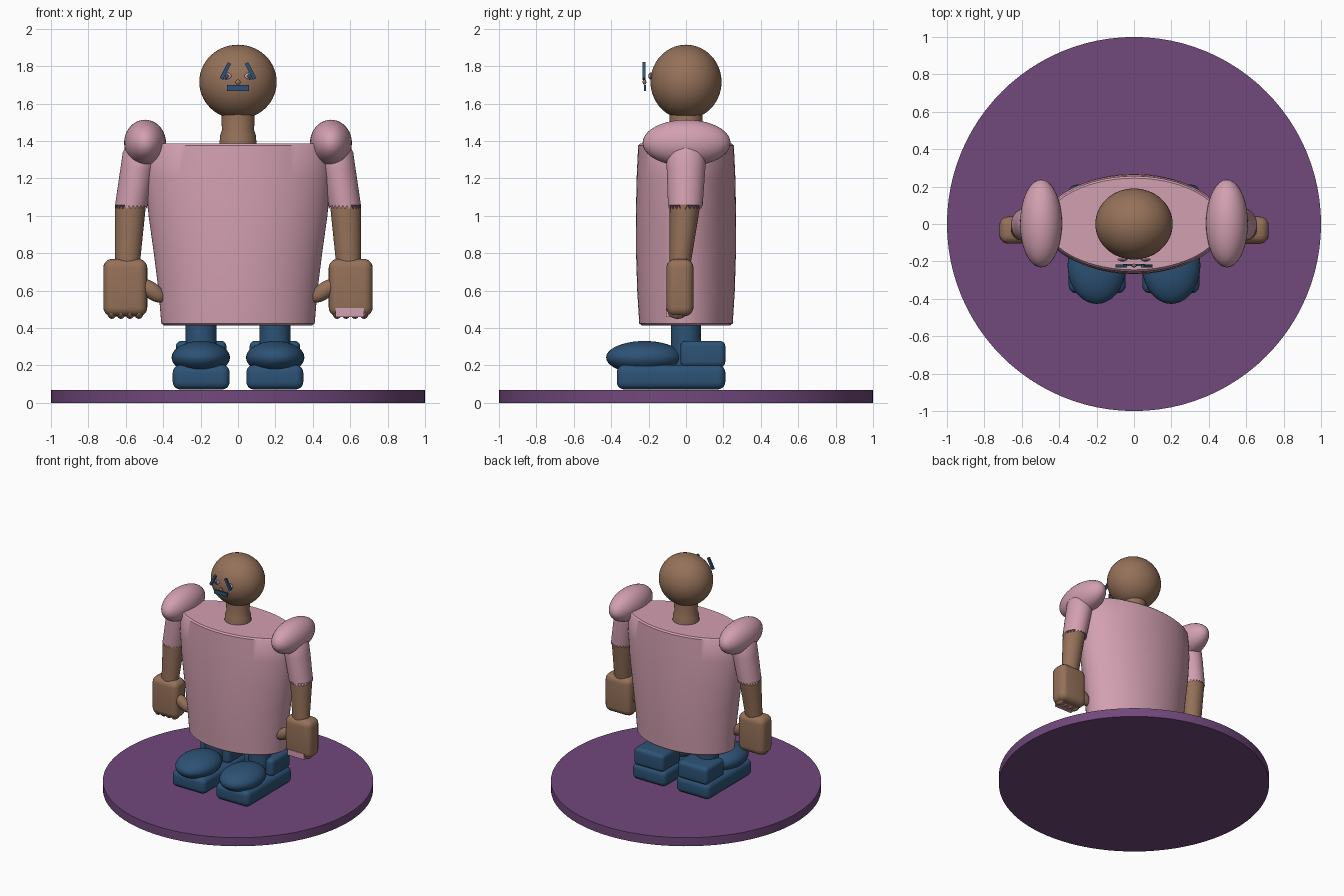
import bpy, bmesh, math
from mathutils import Vector

if "Cube" in bpy.data.objects:
    bpy.data.objects.remove(bpy.data.objects["Cube"])


def material(name, rgb):
    m = bpy.data.materials.new(name)
    m.diffuse_color = (*rgb, 1)
    m.use_nodes = True
    m.node_tree.nodes["Principled BSDF"].inputs["Base Color"].default_value = m.diffuse_color
    return m


PINK = material("dusty pink", (0.65, 0.35, 0.44))
SKIN = material("warm brown", (0.30, 0.165, 0.10))
BLUE = material("navy blue", (0.026, 0.085, 0.18))
PURPLE = material("plum purple", (0.165, 0.065, 0.20))


def finish(bm, name, mat, angle=40):
    bmesh.ops.recalc_face_normals(bm, faces=bm.faces)
    me = bpy.data.meshes.new(name)
    bm.to_mesh(me)
    bm.free()
    ob = bpy.data.objects.new(name, me)
    bpy.context.collection.objects.link(ob)
    me.materials.append(mat)
    bpy.ops.object.select_all(action='DESELECT')
    ob.select_set(True)
    bpy.context.view_layer.objects.active = ob
    bpy.ops.object.shade_smooth_by_angle(angle=math.radians(angle))
    return ob


def ellipsoid(name, center, radii, mat, tilt=0, seg=40):
    bm = bmesh.new()
    bmesh.ops.create_uvsphere(bm, u_segments=seg, v_segments=seg // 2, radius=1)
    for v in bm.verts:
        v.co = Vector(a * b for a, b in zip(v.co, radii))
    ob = finish(bm, name, mat)
    ob.location = center
    ob.rotation_euler.y = tilt
    return ob


def box(name, lo, hi, mat, bevel=0, tilt=0):
    bm = bmesh.new()
    bmesh.ops.create_cube(bm, size=1)
    for v in bm.verts:
        v.co = Vector(c * (h - l) for c, l, h in zip(v.co, lo, hi))
    if bevel:
        bmesh.ops.bevel(bm, geom=bm.edges[:], offset=bevel, segments=5,
                        profile=0.5, affect='EDGES')
    ob = finish(bm, name, mat)
    ob.location = [(l + h) / 2 for l, h in zip(lo, hi)]
    ob.rotation_euler.y = tilt
    return ob


def loft(name, rows, mat, seg=48, power=1.0, jag=0, angle=40):
    """Capped skin over horizontal ellipses: rows of x, y, z, rx, ry."""
    bm = bmesh.new()
    rings = []
    for r, (x, y, z, rx, ry) in enumerate(rows):
        ring = []
        for i in range(seg):
            a = 2 * math.pi * i / seg
            s = math.sin(a)
            dz = jag * (i % 2) if r == 0 else 0
            ring.append(bm.verts.new((x + rx * math.cos(a),
                        y + ry * math.copysign(abs(s) ** power, s), z + dz)))
        rings.append(ring)
    for lo, hi in zip(rings, rings[1:]):
        for i in range(seg):
            j = (i + 1) % seg
            bm.faces.new((lo[i], lo[j], hi[j], hi[i]))
    bm.faces.new(rings[0])
    bm.faces.new(rings[-1])
    return finish(bm, name, mat, angle)


# Round stand
loft("stand", [(0, 0, 0, 1, 1), (0, 0, 0.07, 1, 1)], PURPLE, seg=96)

# Barrel torso with softened rims
loft("torso", [(0, 0, 0.413, 0.395, 0.235), (0, 0, 0.425, 0.41, 0.25),
               (0, 0, 0.60, 0.425, 0.261), (0, 0, 0.80, 0.45, 0.267),
               (0, 0, 1.00, 0.478, 0.268), (0, 0, 1.20, 0.495, 0.264),
               (0, 0, 1.375, 0.485, 0.256), (0, 0, 1.386, 0.475, 0.245)],
     PINK, seg=72, power=1.08)

# Neck and head
loft("neck", [(0, 0, 1.37, 0.10, 0.10), (0, 0, 1.43, 0.096, 0.096),
              (0, 0, 1.46, 0.086, 0.086), (0, 0, 1.60, 0.092, 0.092)], SKIN)
ellipsoid("head", (0, 0, 1.716), (0.207, 0.19, 0.199), SKIN, seg=56)

# Face pieces standing just ahead of the head
box("mouth", (-0.058, -0.224, 1.667), (0.058, -0.215, 1.70), BLUE)
ellipsoid("nose", (0, -0.222, 1.715), (0.014, 0.010, 0.014), SKIN, seg=16)

for side, label in ((-1, "right"), (1, "left")):
    box(label + "_eyebrow", (side * 0.067 - 0.010, -0.232, 1.727),
        (side * 0.067 + 0.010, -0.216, 1.823), BLUE, tilt=-side * 0.47)
    ellipsoid(label + "_eye", (side * 0.062, -0.190, 1.748),
              (0.027, 0.008, 0.018), PINK, seg=20)
    ellipsoid(label + "_pupil", (side * 0.062, -0.197, 1.748),
              (0.013, 0.004, 0.013), BLUE, seg=16)

    # Puffed shoulder, ragged sleeve and bare forearm
    ellipsoid(label + "_shoulder", (side * 0.497, 0.003, 1.39),
              (0.112, 0.235, 0.124), PINK)
    loft(label + "_sleeve", [(side * 0.572, -0.004, 1.035, 0.086, 0.092),
                             (side * 0.566, -0.003, 1.08, 0.088, 0.094),
                             (side * 0.537, 0, 1.25, 0.092, 0.103),
                             (side * 0.520, 0, 1.34, 0.096, 0.103),
                             (side * 0.515, 0, 1.38, 0.08, 0.08)],
         PINK, jag=0.022)
    loft(label + "_forearm", [(side * 0.592, -0.033, 0.73, 0.066, 0.056),
                              (side * 0.575, -0.005, 1.06, 0.083, 0.082)], SKIN)

    # Mitten hand with finger bumps and thumb
    box(label + "_hand", (min(side * 0.485, side * 0.72), -0.105, 0.463),
        (max(side * 0.485, side * 0.72), 0.04, 0.77), SKIN, bevel=0.048)
    for k in range(4):
        ellipsoid(f"{label}_finger_{k + 1}",
                  (side * (0.53 + 0.048 * k), -0.045, 0.485),
                  (0.026, 0.05, 0.036), SKIN, seg=20)
    ellipsoid(label + "_thumb", (side * 0.462, -0.05, 0.600),
              (0.088, 0.042, 0.044), SKIN, tilt=-side * 0.65, seg=28)

    # Leg and shoe
    x = side * 0.197
    loft(label + "_leg", [(x, 0, 0.20, 0.083, 0.08), (x, 0, 0.45, 0.083, 0.08)],
         BLUE)
    box(label + "_sole", (x - 0.152, -0.37, 0.072), (x + 0.152, 0.21, 0.203),
        BLUE, bevel=0.04)
    box(label + "_heel", (x - 0.135, -0.03, 0.19), (x + 0.135, 0.21, 0.332),
        BLUE, bevel=0.03)
    ellipsoid(label + "_toe", (x + side * 0.002, -0.222, 0.243),
              (0.156, 0.205, 0.088), BLUE)

# Small pink block held under the left hand
box("held_block", (0.522, -0.108, 0.46), (0.673, -0.01, 0.507), PINK)
